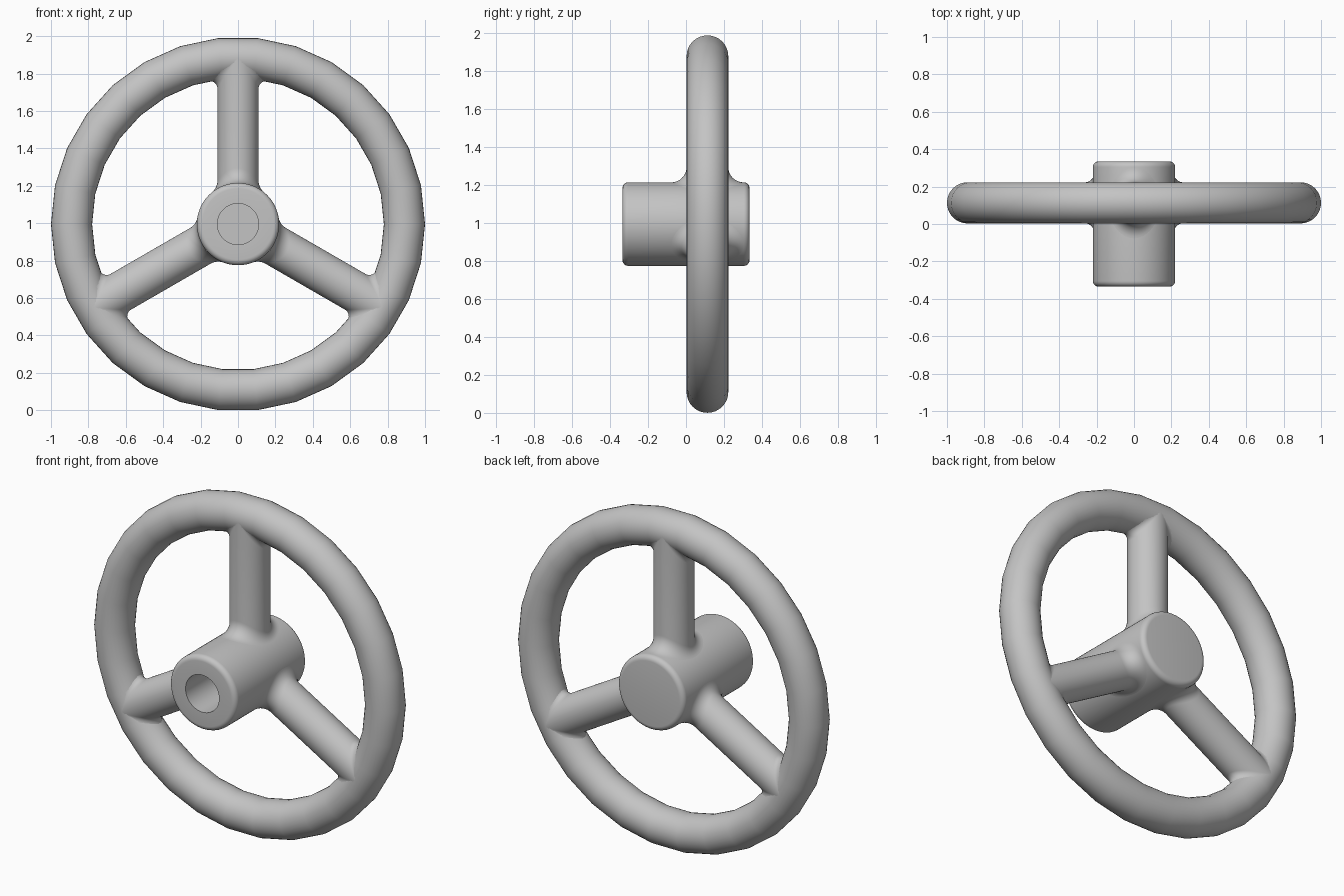
import bpy, bmesh, math
from mathutils import Vector

cube = bpy.data.objects.get("Cube")
if cube:
    bpy.data.objects.remove(cube, do_unlink=True)

CENTRE = Vector((0, 0, 0.995))
HUB_R, HUB_HALF = 0.22, 0.335
RING_R, TUBE_R, RING_Y = 0.89, 0.11, 0.113
HUB_FILLET, RIM_FILLET = 0.08, 0.04
SIDES, ARC_STEPS = 48, 8

grey = bpy.data.materials.new("plain grey")
grey.use_nodes = True
grey.diffuse_color = (0.55, 0.55, 0.55, 1)
grey.node_tree.nodes["Principled BSDF"].inputs["Base Color"].default_value = (0.55, 0.55, 0.55, 1)


def finish(obj, angle):
    obj.data.materials.append(grey)
    bpy.ops.object.select_all(action='DESELECT')
    obj.select_set(True)
    bpy.context.view_layer.objects.active = obj
    bpy.ops.object.shade_smooth_by_angle(angle=math.radians(angle))


def loft(name, rings, location, angle):
    """Skin a row of closed rings; rings of one point close to a tip."""
    bm = bmesh.new()
    rows = [[bm.verts.new(p) for p in ring] for ring in rings]
    for a, b in zip(rows, rows[1:]):
        n = max(len(a), len(b))
        for i in range(n):
            j = (i + 1) % n
            if len(a) == 1:
                bm.faces.new((a[0], b[j], b[i]))
            elif len(b) == 1:
                bm.faces.new((a[i], a[j], b[0]))
            else:
                bm.faces.new((a[i], a[j], b[j], b[i]))
    bmesh.ops.recalc_face_normals(bm, faces=bm.faces)
    mesh = bpy.data.meshes.new(name)
    bm.to_mesh(mesh)
    bm.free()
    obj = bpy.data.objects.new(name, mesh)
    obj.location = location
    bpy.context.collection.objects.link(obj)
    finish(obj, angle)


# Rim
bpy.ops.mesh.primitive_torus_add(major_segments=30, minor_segments=32,
                                 major_radius=RING_R, minor_radius=TUBE_R,
                                 location=CENTRE + Vector((0, RING_Y, 0)),
                                 rotation=(math.pi / 2, 0, 0))
rim = bpy.context.object
rim.name = "rim"
finish(rim, 60)

# Hub with rounded ends and a blind bore in the front
ROUND = 0.03
corner = [(HUB_R - ROUND + ROUND * math.sin(k * math.pi / 12),
           HUB_HALF - ROUND + ROUND * math.cos(k * math.pi / 12)) for k in range(7)]
profile = [(0, 0.115), (TUBE_R, 0.115), (TUBE_R, -HUB_HALF)]
profile += [(r, -y) for r, y in corner] + corner[::-1] + [(0, HUB_HALF)]
turn = [2 * math.pi * i / 72 for i in range(72)]
hub_rings = [[(r * math.cos(t), y, r * math.sin(t)) for t in turn] if r else [(0, y, 0)]
             for r, y in profile]
loft("hub", hub_rings, CENTRE, 40)


# Spokes with rolling-ball fillets into the hub and the rim
def fillet_arc(phi, f, at_rim):
    """Arc from the spoke wall to its neighbour, as (tangent, radial, y)."""
    wall = Vector((math.cos(phi), 0, math.sin(phi)))
    ball = wall * (TUBE_R + f)
    if at_rim:
        reach = RING_R - abs(ball.x)
    else:
        reach = HUB_R + f
    ball.y = math.sqrt(reach ** 2 - ball.x ** 2)
    flat = Vector((ball.x, ball.y, 0))
    if at_rim:
        target = flat * (RING_R / reach) - ball
    else:
        target = -flat
    start, end = -wall, target.normalized()
    return [ball + f * start.lerp(end, k / ARC_STEPS).normalized()
            for k in range(ARC_STEPS + 1)]


angles = [2 * math.pi * i / SIDES for i in range(SIDES)]
inner = [fillet_arc(p, HUB_FILLET, False)[::-1] for p in angles]
outer = [fillet_arc(p, RIM_FILLET, True) for p in angles]
columns = [a + b for a, b in zip(inner, outer)]

for label, degrees in (("top", 90), ("right", 210), ("left", 330)):
    c, s = math.cos(math.radians(degrees)), math.sin(math.radians(degrees))
    rings = [[(c * p.y - s * p.x, p.z, s * p.y + c * p.x) for p in ring]
             for ring in zip(*columns)]
    loft(label + "_spoke", rings, CENTRE + Vector((0, RING_Y, 0)), 60)
